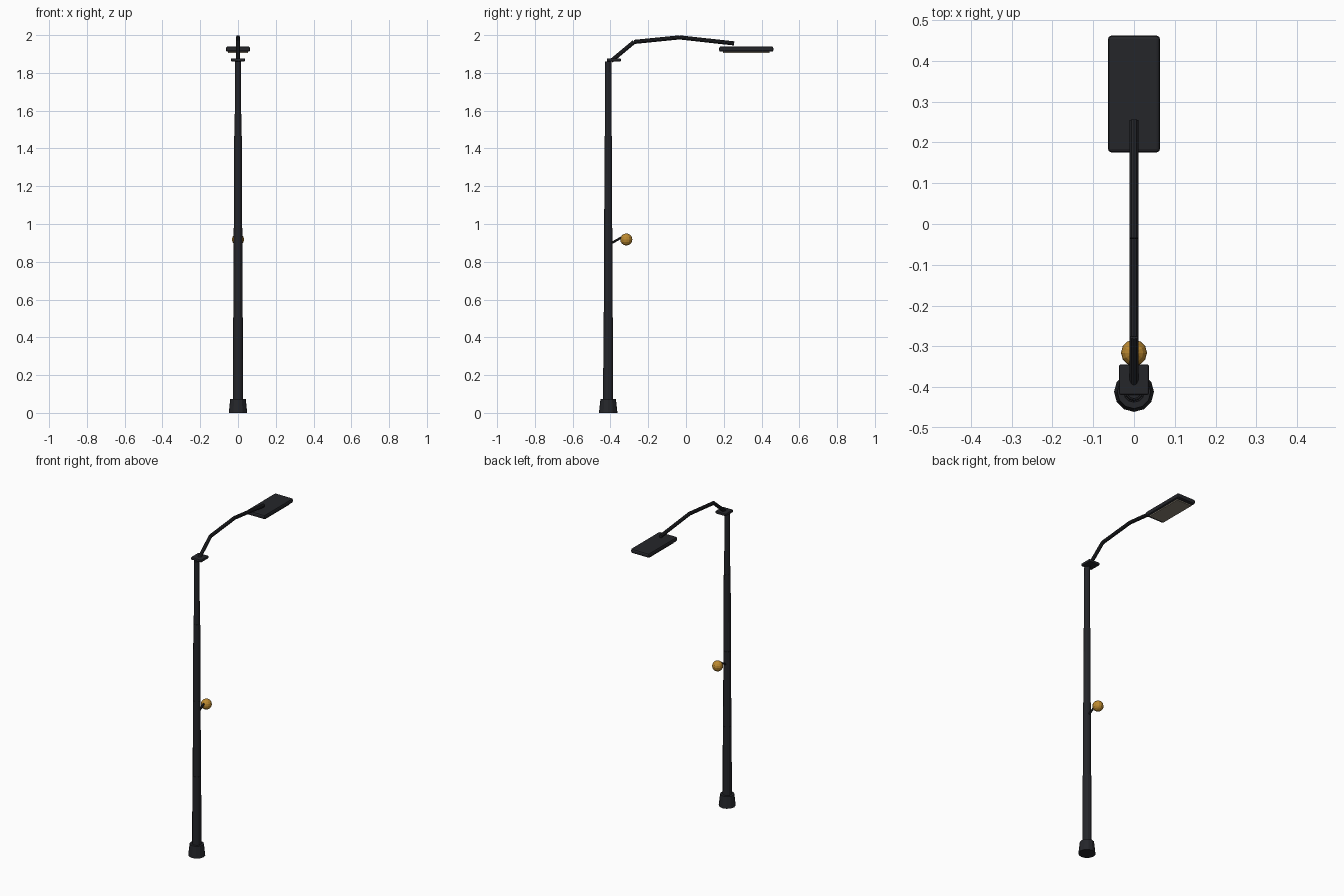
import bpy
from mathutils import Vector

if "Cube" in bpy.data.objects:
    bpy.data.objects.remove(bpy.data.objects["Cube"])

POLE_Y = -0.412


def material(name, color):
    m = bpy.data.materials.new(name)
    m.diffuse_color = (*color, 1)
    m.use_nodes = True
    m.node_tree.nodes["Principled BSDF"].inputs["Base Color"].default_value = m.diffuse_color
    return m


dark = material("dark_metal", (0.018, 0.019, 0.023))
amber = material("amber", (0.50, 0.25, 0.03))
lens = material("lens", (0.25, 0.22, 0.17))


def finish(name, mat):
    ob = bpy.context.object
    ob.name = name
    ob.data.materials.append(mat)
    return ob


def tube(name, a, b, r1, r2, sides=10, mat=dark):
    """Tapered cylinder from point a to point b."""
    a, b = Vector(a), Vector(b)
    d = b - a
    bpy.ops.mesh.primitive_cone_add(vertices=sides, radius1=r1, radius2=r2, depth=d.length,
                                    location=(a + b) / 2,
                                    rotation=d.to_track_quat('Z', 'Y').to_euler())
    return finish(name, mat)


def box(name, center, size, mat=dark, bevel=0.0):
    bpy.ops.mesh.primitive_cube_add(size=1, location=center)
    ob = finish(name, mat)
    ob.scale = size
    bpy.ops.object.transform_apply(location=False, rotation=False, scale=True)
    if bevel:
        mod = ob.modifiers.new("bevel", 'BEVEL')
        mod.width, mod.segments = bevel, 2
    return ob


# Flared foot
tube("base", (0, POLE_Y, 0), (0, POLE_Y, 0.073), 0.049, 0.041, 12)

# Pole in four stepped sections
heights = [0.05, 0.505, 0.98, 1.465, 1.86]
radii = [0.0265, 0.0235, 0.021, 0.0175]
for i, r in enumerate(radii):
    tube(f"pole_section_{i + 1}", (0, POLE_Y, heights[i]), (0, POLE_Y, heights[i + 1]),
         r, r - 0.001, 12)

# Mounting plate at the pole top
box("top_bracket", (0, -0.382, 1.869), (0.074, 0.075, 0.017), bevel=0.005)

# Bent arm
path = [(-0.396, 1.863), (-0.275, 1.964), (-0.035, 1.988), (0.255, 1.956)]
for i, (p, q) in enumerate(zip(path, path[1:])):
    tube(f"arm_{i + 1}", (0, *p), (0, *q), 0.011, 0.011, 10)

# Lamp head with the light panel underneath
box("lamp_head", (0, 0.319, 1.926), (0.128, 0.287, 0.028), bevel=0.009)
box("light_panel", (0, 0.319, 1.910), (0.104, 0.244, 0.010), lens)

# Small signal ball on a stalk
tube("ball_stalk", (0, -0.40, 0.896), (0, -0.325, 0.938), 0.006, 0.006, 8)
bpy.ops.mesh.primitive_uv_sphere_add(segments=12, ring_count=8, radius=0.032,
                                     location=(0, -0.316, 0.918))
finish("signal_ball", amber)
